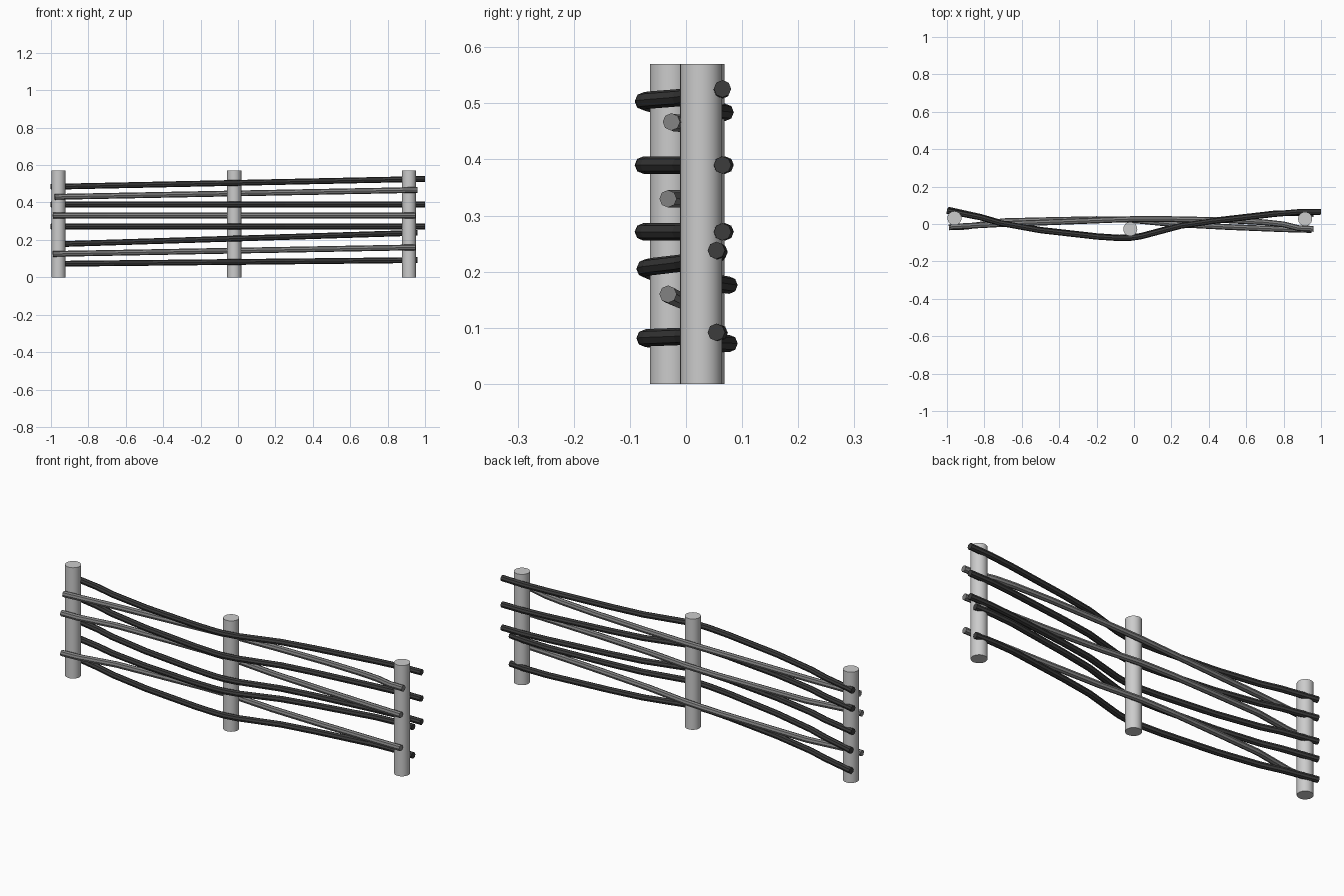
import bpy

if "Cube" in bpy.data.objects:
    bpy.data.objects.remove(bpy.data.objects["Cube"])


def material(name, g):
    m = bpy.data.materials.new(name)
    m.diffuse_color = (g, g, g, 1)
    m.use_nodes = True
    m.node_tree.nodes["Principled BSDF"].inputs["Base Color"].default_value = m.diffuse_color
    return m


dark = material("dark_wood", 0.045)
mid = material("mid_wood", 0.22)


def rail(name, path, z0, z1, mat, radius=0.0155):
    """Sweep an eight-sided tube along (x, y) points, rising from z0 to z1."""
    c = bpy.data.curves.new(name, 'CURVE')
    c.dimensions = '3D'
    c.bevel_depth = radius
    c.bevel_resolution = 2
    c.use_fill_caps = True
    s = c.splines.new('POLY')
    s.points.add(len(path) - 1)
    s.use_smooth = False
    xa, xb = path[0][0], path[-1][0]
    for p, (x, y) in zip(s.points, path):
        p.co = (x, y, z0 + (z1 - z0) * (x - xa) / (xb - xa), 1)
    ob = bpy.data.objects.new(name, c)
    bpy.context.collection.objects.link(ob)
    c.materials.append(mat)


# Upright posts
for name, x, y in (("left_post", -0.96, 0.031), ("middle_post", -0.02, -0.027),
                   ("right_post", 0.915, 0.027)):
    bpy.ops.mesh.primitive_cylinder_add(vertices=32, radius=0.0375, depth=0.57,
                                        location=(x, y, 0.285))
    bpy.context.object.name = name
    bpy.ops.object.shade_smooth_by_angle()

# Dark rails: behind the end posts, in front of the middle post
bend = [(-0.82, 0.035), (-0.72, 0.006), (-0.5, -0.034), (-0.2, -0.068),
        (-0.08, -0.076), (-0.02, -0.075), (0.04, -0.066), (0.25, -0.01),
        (0.42, 0.015), (0.75, 0.053)]
upper = [(-1.0, 0.07)] + bend + [(0.88, 0.064), (1.0, 0.065)]
lower = [(-0.995, 0.077)] + [(x, y + 0.003) for x, y in bend] + [(0.87, 0.059), (0.96, 0.054)]
for i, (path, z0, z1) in enumerate(((upper, 0.484, 0.526), (upper, 0.39, 0.39),
                                    (upper, 0.271, 0.271), (lower, 0.176, 0.238),
                                    (lower, 0.072, 0.092))):
    rail(f"dark_rail_{i + 1}", path, z0, z1, dark)

# Grey rails: in front of the end posts, behind the middle post
top_path = [(-0.98, -0.015), (-0.7, 0.0), (-0.35, 0.013), (-0.02, 0.026),
            (0.2, 0.026), (0.5, 0.02), (0.7, 0.009), (0.8, -0.002),
            (0.88, -0.022), (0.96, -0.026)]
low_path = [(-0.99, -0.018), (-0.9, -0.015), (-0.7, 0.015), (-0.5, 0.02),
            (-0.2, 0.026), (-0.02, 0.022), (0.2, 0.0), (0.5, -0.016),
            (0.8, -0.028), (0.95, -0.032)]
for i, (path, z0, z1) in enumerate(((top_path, 0.43, 0.467), (low_path, 0.33, 0.33),
                                    (low_path, 0.125, 0.16))):
    rail(f"grey_rail_{i + 1}", path, z0, z1, mid)
